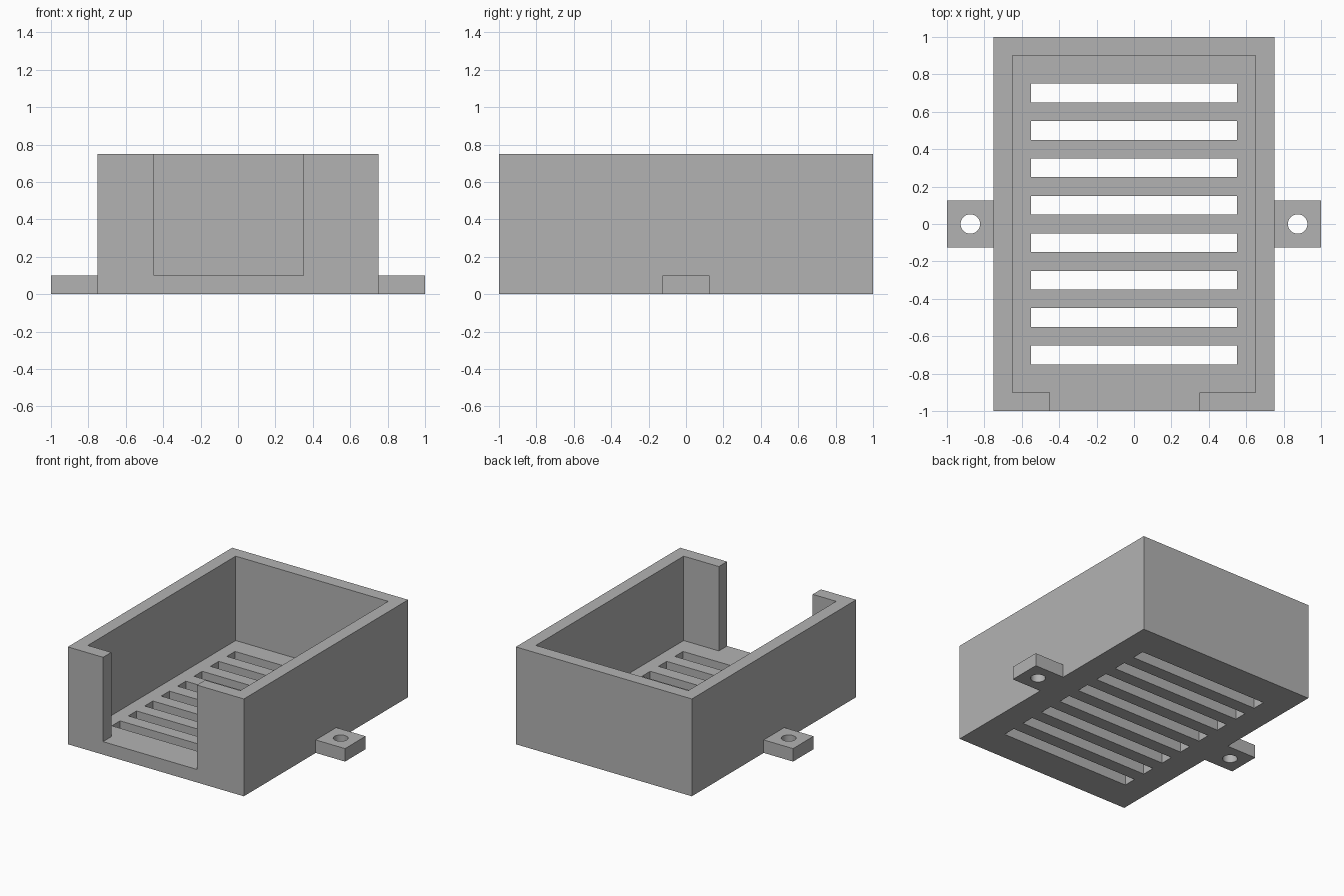
import bpy

cube = bpy.data.objects.get("Cube")
if cube:
    bpy.data.objects.remove(cube, do_unlink=True)

grey = bpy.data.materials.new("light_grey")
grey.use_nodes = True
colour = (0.45, 0.45, 0.45, 1)
grey.diffuse_color = colour
grey.node_tree.nodes["Principled BSDF"].inputs["Base Color"].default_value = colour


def box(name, low, high):
    """Box spanning two opposite corners."""
    centre = [(a + b) / 2 for a, b in zip(low, high)]
    bpy.ops.mesh.primitive_cube_add(size=1, location=centre)
    obj = bpy.context.object
    obj.name = name
    obj.scale = [b - a for a, b in zip(low, high)]
    bpy.ops.object.transform_apply(location=True, rotation=False, scale=True)
    obj.data.materials.append(grey)
    return obj


def combine(target, tool, operation):
    """Apply a boolean and discard the tool."""
    tool.hide_render = True
    mod = target.modifiers.new(operation.lower(), "BOOLEAN")
    mod.operation = operation
    mod.solver = "EXACT"
    mod.object = tool
    bpy.context.view_layer.objects.active = target
    bpy.ops.object.modifier_apply(modifier=mod.name)
    bpy.data.objects.remove(tool, do_unlink=True)


WIDTH, LENGTH, HEIGHT, WALL = 0.75, 1, 0.75, 0.1

# Open tray with an off-centre opening in the front wall
tray = box("vented_tray", (-WIDTH, -LENGTH, 0), (WIDTH, LENGTH, HEIGHT))
combine(tray, box("cavity", (WALL - WIDTH, WALL - LENGTH, WALL),
                  (WIDTH - WALL, LENGTH - WALL, HEIGHT + WALL)), "DIFFERENCE")
combine(tray, box("front_opening", (-0.45, -LENGTH - WALL, WALL),
                  (0.35, -0.8, HEIGHT + WALL)), "DIFFERENCE")

# Row of ventilation slots through the floor
for i in range(8):
    y = 0.2 * i - 0.7
    combine(tray, box("slot", (-0.55, y - 0.05, -WALL),
                      (0.55, y + 0.05, 2 * WALL)), "DIFFERENCE")

# Mounting tabs with a round screw hole
for side in (-1, 1):
    xs = sorted((side * (WIDTH - WALL / 2), side))
    tab = box("mounting_tab", (xs[0], -0.125, 0), (xs[1], 0.125, WALL))
    bpy.ops.mesh.primitive_cylinder_add(vertices=32, radius=0.052, depth=0.4,
                                        location=(side * 0.875, 0, 0.05))
    hole = bpy.context.object
    hole.data.materials.append(grey)
    combine(tab, hole, "DIFFERENCE")
    combine(tray, tab, "UNION")

# Smooth hole walls, crisp edges elsewhere
bpy.ops.object.select_all(action="DESELECT")
tray.select_set(True)
bpy.context.view_layer.objects.active = tray
bpy.ops.object.shade_smooth_by_angle()
